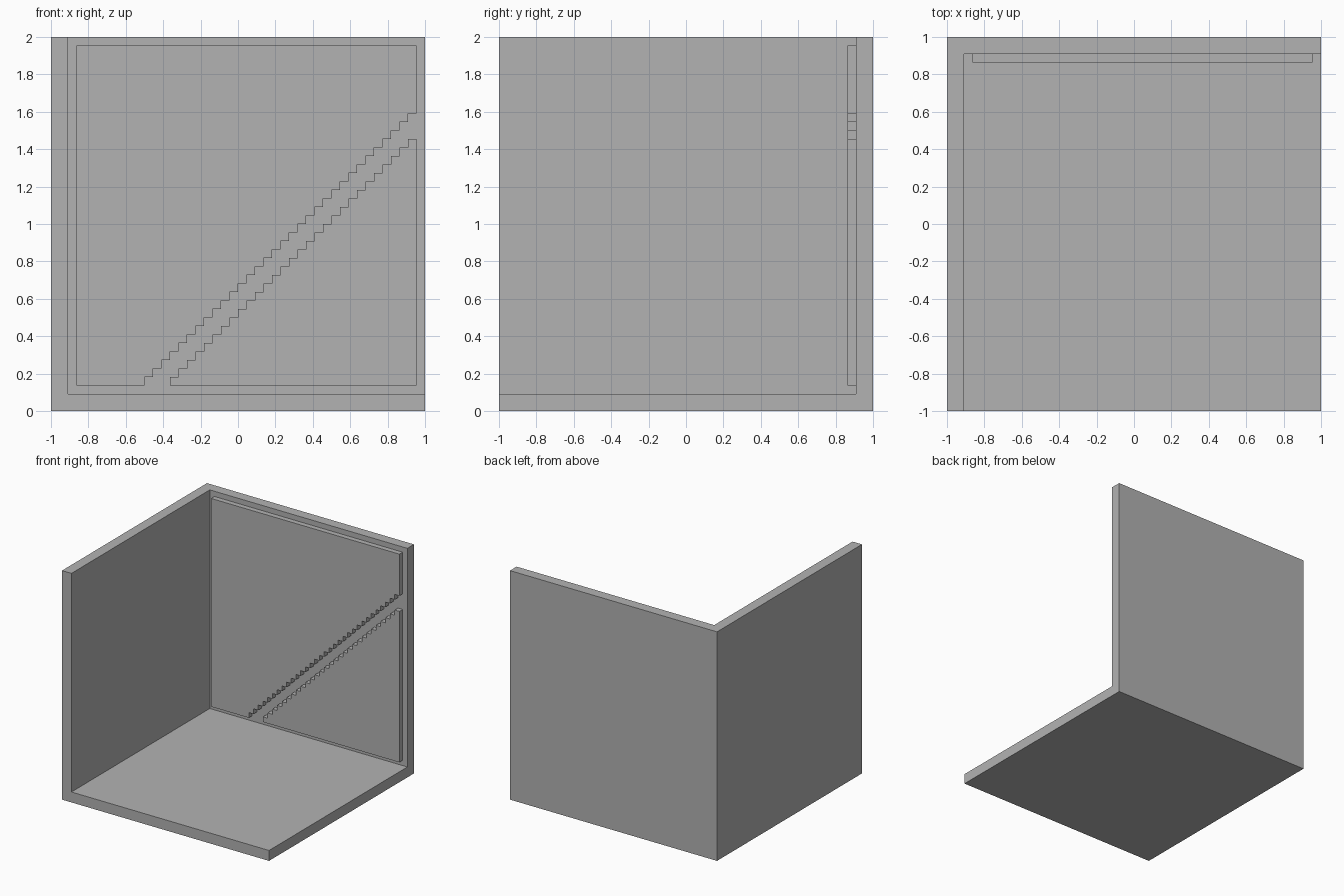
import bpy
import bmesh
from mathutils import Vector

cube = bpy.data.objects.get("Cube")
if cube:
    bpy.data.objects.remove(cube, do_unlink=True)

U = 1 / 22    # one grid step
N = 44        # steps along each side
WALL = 2      # wall and floor thickness in steps
LOW, HIGH = 3, 43   # panel limits in steps

grey = bpy.data.materials.new("plain grey")
grey.use_nodes = True
grey.diffuse_color = (0.448, 0.448, 0.448, 1)
grey.node_tree.nodes["Principled BSDF"].inputs["Base Color"].default_value = grey.diffuse_color


def prism(name, outline, offset):
    """Extrude an outline given in grid steps; corner (0, 0, 0) is front left bottom."""
    bm = bmesh.new()
    to_world = lambda p: Vector(p) * U - Vector((1, 1, 0))
    face = bm.faces.new([bm.verts.new(to_world(p)) for p in outline])
    ext = bmesh.ops.extrude_face_region(bm, geom=[face], use_keep_orig=True)
    moved = [g for g in ext["geom"] if isinstance(g, bmesh.types.BMVert)]
    bmesh.ops.translate(bm, verts=moved, vec=Vector(offset) * U)
    bmesh.ops.recalc_face_normals(bm, faces=bm.faces[:])
    mesh = bpy.data.meshes.new(name)
    bm.to_mesh(mesh)
    bm.free()
    mesh.materials.append(grey)
    obj = bpy.data.objects.new(name, mesh)
    bpy.context.collection.objects.link(obj)
    return obj


def stairs(first, drop):
    """Stepped edge rising one step per column up to the panel's right side."""
    points = []
    for i in range(first, HIGH):
        points += [(i, i - drop), (i + 1, i - drop)]
    return points


# Two walls in an L plan, and the floor between them
inner = N - WALL
prism("walls", [(x, y, 0) for x, y in
                [(0, 0), (WALL, 0), (WALL, inner), (N, inner), (N, N), (0, N)]], (0, 0, N))
prism("floor", [(x, y, 0) for x, y in
                [(WALL, 0), (N, 0), (N, inner), (WALL, inner)]], (0, 0, WALL))

# Raised back wall panels either side of a stepped diagonal groove
upper = [(LOW, HIGH), (LOW, LOW), (11, LOW)] + stairs(11, 7) + [(HIGH, HIGH)]
lower = [(HIGH, LOW), (14, LOW)] + stairs(14, 10)
for name, shape in (("upper_panel", upper), ("lower_panel", lower)):
    prism(name, [(x, inner, z) for x, z in shape], (0, -1, 0))
